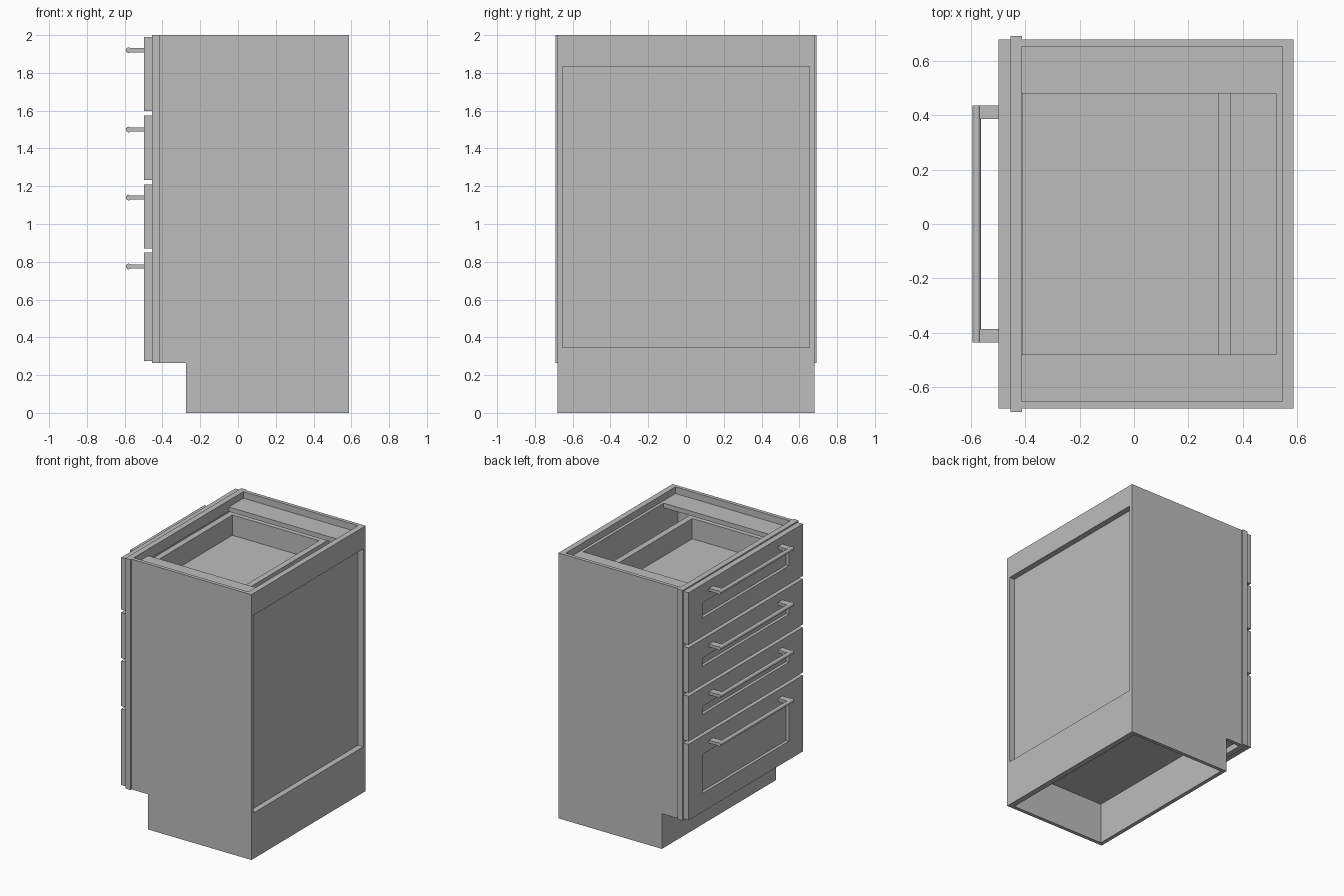
import bpy, bmesh, math
from mathutils import Matrix

if "Cube" in bpy.data.objects:
    bpy.data.objects.remove(bpy.data.objects["Cube"])

grey = bpy.data.materials.new("cabinet grey")
grey.diffuse_color = (0.51, 0.51, 0.51, 1)
grey.use_nodes = True
grey.node_tree.nodes["Principled BSDF"].inputs["Base Color"].default_value = grey.diffuse_color


def finish(name, bm):
    bmesh.ops.recalc_face_normals(bm, faces=bm.faces)
    me = bpy.data.meshes.new(name)
    bm.to_mesh(me)
    bm.free()
    me.materials.append(grey)
    ob = bpy.data.objects.new(name, me)
    bpy.context.collection.objects.link(ob)
    return ob


def add_box(bm, x0, x1, y0, y1, z0, z1):
    m = Matrix.Translation(((x0 + x1) / 2, (y0 + y1) / 2, (z0 + z1) / 2))
    m = m @ Matrix.Diagonal((x1 - x0, y1 - y0, z1 - z0, 1))
    return bmesh.ops.create_cube(bm, size=1, matrix=m)


def boxes(name, *dims):
    bm = bmesh.new()
    for d in dims:
        add_box(bm, *d)
    return finish(name, bm)


W, IN = 0.68, 0.653           # outer and inner half width
BACK, FRONT = 0.588, -0.412   # carcass depth range

# Side panels with a toe notch
profile = [(BACK, 0), (BACK, 2), (FRONT, 2), (FRONT, 0.265), (-0.275, 0.265), (-0.275, 0)]
for side, label in ((-1, "right"), (1, "left")):
    bm = bmesh.new()
    f = bm.faces.new([bm.verts.new((x, side * W, z)) for x, z in profile])
    ext = bmesh.ops.extrude_face_region(bm, geom=[f])
    for v in ext["geom"]:
        if isinstance(v, bmesh.types.BMVert):
            v.co.y = side * IN
    finish(label + "_side_panel", bm)

# Carcass: back rails, recessed back, floor, toe board, top stretchers
boxes("back_rails", (0.545, BACK, -IN, IN, 1.835, 2), (0.545, BACK, -IN, IN, 0, 0.345))
boxes("back_panel", (0.522, 0.545, -IN, IN, 0.31, 1.95))
boxes("cabinet_floor", (FRONT, 0.522, -IN, IN, 0.31, 0.345))
boxes("toe_board", (-0.275, -0.245, -IN, IN, 0, 0.31))
boxes("top_stretchers", *[(FRONT, 0.545, min(s * 0.48, s * IN), max(s * 0.48, s * IN), 1.915, 1.95)
                          for s in (-1, 1)])

# Face frame: two stiles and five rails
frame = [(-0.455, FRONT, -0.692, -0.61, 0.265, 2), (-0.455, FRONT, 0.61, 0.692, 0.265, 2)]
for z0, z1 in ((0.265, 0.345), (0.82, 0.9), (1.18, 1.26), (1.545, 1.625), (1.92, 2)):
    frame.append((-0.455, FRONT, -0.61, 0.61, z0, z1))
boxes("face_frame", *frame)

# Drawers: bottom and top of each front, and the handle height
drawers = [(0.275, 0.848, 0.775), (0.87, 1.21, 1.14), (1.232, 1.575, 1.5), (1.597, 1.99, 1.92)]
for i, (z0, z1, hz) in enumerate(drawers, 1):
    # Front with a recessed centre panel
    bm = bmesh.new()
    iy, iz = 0.513, 0.14
    add_box(bm, -0.475, -0.455, -W, W, z0, z1)
    for b in ((-W, W, z0, z0 + iz), (-W, W, z1 - iz, z1),
              (-W, -iy, z0 + iz, z1 - iz), (iy, W, z0 + iz, z1 - iz)):
        add_box(bm, -0.498, -0.475, *b)
    finish(f"drawer_front_{i}", bm)

    # Open box behind the front
    b0, b1, o, n = z0 + 0.08, z1 - 0.115, 0.565, 0.52
    boxes(f"drawer_box_{i}",
          (-0.455, -0.411, -o, o, b0, b1), (0.312, 0.357, -o, o, b0, b1),
          (-0.411, 0.312, -o, -n, b0, b1), (-0.411, 0.312, n, o, b0, b1),
          (-0.411, 0.312, -n, n, b0 + 0.02, b0 + 0.045))

    # Bar handle on two flat posts
    bm = bmesh.new()
    rot = Matrix.Translation((-0.579, 0, hz)) @ Matrix.Rotation(math.pi / 2, 4, 'X')
    bmesh.ops.create_cone(bm, cap_ends=True, segments=16, radius1=0.015, radius2=0.015,
                          depth=0.874, matrix=rot)
    for s in (-1, 1):
        ya, yb = sorted((s * 0.387, s * 0.437))
        add_box(bm, -0.579, -0.498, ya, yb, hz - 0.011, hz + 0.011)
    ob = finish(f"drawer_handle_{i}", bm)
    bpy.ops.object.select_all(action='DESELECT')
    ob.select_set(True)
    bpy.context.view_layer.objects.active = ob
    bpy.ops.object.shade_smooth_by_angle()
